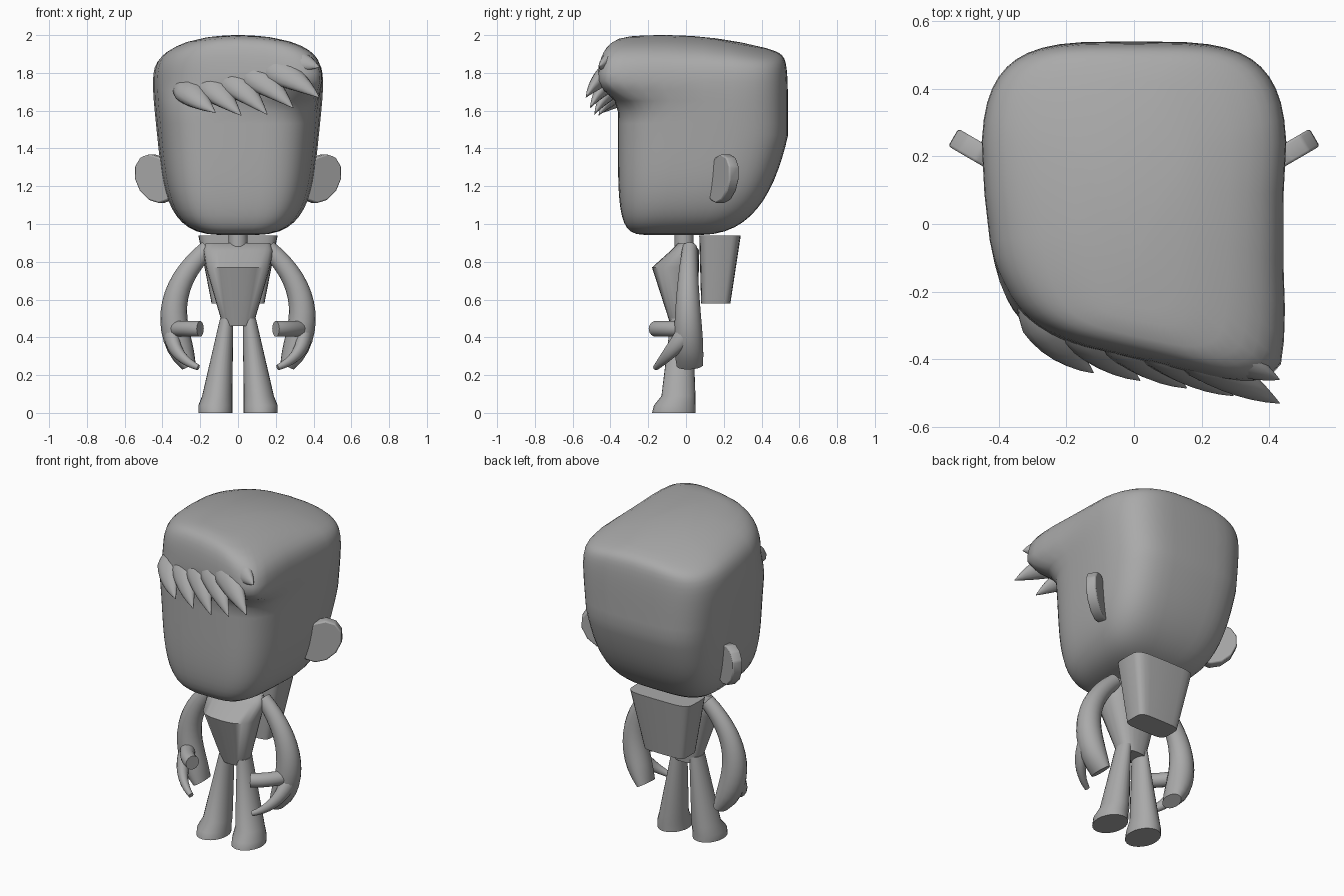
import bpy
import bmesh
from math import cos, sin, pi, radians
from mathutils import Vector

cube = bpy.data.objects.get("Cube")
if cube:
    bpy.data.objects.remove(cube, do_unlink=True)

shade = 0.4
grey = bpy.data.materials.new("plain_grey")
grey.use_nodes = True
grey.diffuse_color = (shade, shade, shade, 1)
shader = grey.node_tree.nodes["Principled BSDF"]
shader.inputs["Base Color"].default_value = grey.diffuse_color


def loft(name, rings, angle=40):
    """Skin a list of equal-length point rings and cap both ends."""
    bm = bmesh.new()
    rows = [[bm.verts.new(point) for point in ring] for ring in rings]
    for low, high in zip(rows, rows[1:]):
        for i in range(len(low)):
            j = (i + 1) % len(low)
            bm.faces.new((low[i], low[j], high[j], high[i]))
    bm.faces.new(rows[0])
    bm.faces.new(rows[-1])
    bmesh.ops.recalc_face_normals(bm, faces=bm.faces)
    mesh = bpy.data.meshes.new(name)
    bm.to_mesh(mesh)
    bm.free()
    mesh.materials.append(grey)
    mesh.shade_smooth()
    mesh.set_sharp_from_angle(angle=radians(angle))
    obj = bpy.data.objects.new(name, mesh)
    bpy.context.collection.objects.link(obj)
    return obj


def turns(sides):
    return [2 * pi * i / sides for i in range(sides)]


def signed_power(value, power):
    return abs(value) ** power * (1 if value >= 0 else -1)


def box_ring(z, half, front, back, squareness=2.0, sides=24, centre=0.0):
    """Horizontal superellipse between a front and a back y."""
    middle, depth = (front + back) / 2, (back - front) / 2
    power = 2 / squareness
    return [Vector((centre + half * signed_power(cos(t), power),
                    middle + depth * signed_power(sin(t), power), z))
            for t in turns(sides)]


def limb(name, start, bend, end, normal, size, sides=14, steps=10):
    """Sweep an ellipse along a curve; size gives width and thickness."""
    rings = []
    for k in range(steps + 1):
        t = k / steps
        point = start.lerp(bend, t).lerp(bend.lerp(end, t), t)
        tangent = (bend - start).lerp(end - bend, t).normalized()
        across = tangent.cross(normal).normalized()
        out = across.cross(tangent)
        wide, thin = size(t)
        rings.append([point + across * wide * cos(a) + out * thin * sin(a)
                      for a in turns(sides)])
    return loft(name, rings, 50)


def smoothstep(low, high, value):
    t = min(max((value - low) / (high - low), 0), 1)
    return t * t * (3 - 2 * t)


# Head: rounded block that narrows towards the chin and the nape
head_bottom, head_top, levels = 0.94, 2.0, 26
head_rings = []
for k in range(levels + 1):
    u = sin((k / levels - 0.5) * pi * 0.97)
    z = head_bottom + (head_top - head_bottom) * (u + 1) / 2
    closing = (1 - u ** 4) ** (0.18 if u > 0 else 0.27)
    half = (0.43 + 0.055 * u) * closing
    front = -0.36 * closing ** 0.4
    nape = 0.17 * max(0, -u) ** 1.15
    back = (0.54 - nape) * closing ** (0.25 if u > 0 else 1.2)
    head_rings.append(box_ring(z, half, front, back, 3.8, 48))

# Crown: shrinking rings over the top
crown = Vector((0, -0.1, head_top))
rim = head_rings[-1]
for shrink in (0.25, 0.5, 0.75, 0.95):
    head_rings.append([point.lerp(crown, shrink) for point in rim])

# Narrow the face, dome the top and sweep the upper front to the left as hair
for ring in head_rings:
    for point in ring:
        x, y, z = point
        hair = smoothstep(1.6, 1.76, z)
        forward = min(max(-y / 0.22, 0), 1) * hair
        dome = max(0, (z - 1.47) / 0.53) ** 4
        right_side = max(0, x)
        point.z -= dome * (0.06 * (x / 0.4) ** 2 + 0.09 * ((y + 0.1) / 0.6) ** 2)
        point.x *= 1 - 0.2 * max(0, 0.2 - y)
        point.x += 0.12 * right_side * forward
        point.y -= (0.04 + 0.2 * x + 0.4 * right_side ** 2) * forward
loft("head", head_rings, 60)


# Fringe: flattened tapering locks that fan from right to left
def hair_lock(name, root, bend, tip):
    def taper(t):
        width = 0.002 + 0.095 * (1 - t ** 2.2) * min(1, 0.4 + 1.5 * t)
        return width, width * 0.65
    limb(name, root, bend, tip, Vector((0.1, -1, 0.35)), taper, 12)


first = [Vector(p) for p in ((-0.3, -0.14, 1.76), (-0.27, -0.35, 1.7), (-0.12, -0.44, 1.59))]
last = [Vector(p) for p in ((0.05, -0.28, 1.88), (0.26, -0.45, 1.81), (0.43, -0.53, 1.67))]
count = 5
for i in range(count):
    fan = i / (count - 1)
    root, bend, tip = [a.lerp(b, fan) for a, b in zip(first, last)]
    tip.z -= 0.05 * sin(pi * fan)
    hair_lock(f"fringe_lock_{i}", root, bend, tip)
hair_lock("upper_lock", Vector((0.12, -0.26, 1.86)), Vector((0.3, -0.41, 1.88)),
          Vector((0.43, -0.46, 1.83)))

# Neck, wedge-shaped torso and tapered backpack
loft("neck", [box_ring(z, 0.05, -0.06, 0.04) for z in (0.86, 0.97)])
loft("torso", [box_ring(*row, squareness=2.5) for row in (
    (0.46, 0.08, -0.08, 0.04), (0.77, 0.17, -0.18, 0.07),
    (0.86, 0.185, -0.08, 0.07), (0.9, 0.17, -0.04, 0.04))], 60)
loft("backpack", [box_ring(0.58, 0.14, 0.08, 0.235, 5),
                  box_ring(0.94, 0.21, 0.07, 0.29, 5)])

for side, s in (("left", 1), ("right", -1)):
    def spot(x, y, z):
        return Vector((s * x, y, z))

    # Arm ending in a mitten hand
    limb(f"{side}_arm", spot(0.16, 0.02, 0.87), spot(0.46, 0, 0.6), spot(0.26, 0.02, 0.25),
         Vector((0, 1, 0)),
         lambda t: (0.045 + 0.045 * t - 0.05 * t ** 8, 0.04 + 0.05 * t - 0.02 * t ** 8), 18, 14)

    # Pointed front finger and blunt thumb
    limb(f"{side}_finger", spot(0.35, 0, 0.42), spot(0.35, -0.1, 0.3), spot(0.21, -0.16, 0.24),
         spot(1, 0, 0.3), lambda t: (0.055 - 0.04 * t, 0.045 - 0.03 * t))
    limb(f"{side}_thumb", spot(0.34, 0, 0.445), spot(0.28, -0.12, 0.445),
         spot(0.2, -0.16, 0.445), Vector((0, 0, 1)), lambda t: (0.042, 0.042))

    # Flared leg with a slightly longer toe
    loft(f"{side}_leg", [box_ring(z, half, front, back, centre=s * x)
                         for z, half, front, back, x in (
        (0, 0.09, -0.18, 0.05, 0.12), (0.04, 0.09, -0.17, 0.05, 0.12),
        (0.09, 0.08, -0.13, 0.05, 0.11), (0.5, 0.035, -0.08, 0.035, 0.06))])

    # Ear: thick leaning plate angled backwards
    along, across = spot(0.86, 0.5, 0), spot(-0.5, 0.86, 0)
    rim = [spot(0.36, 0.12, 1.24) + along * (0.1 + 0.12 * cos(t) + 0.03 * sin(t))
           + Vector((0, 0, 0.13 * sin(t))) for t in turns(12)]
    ear = loft(f"{side}_ear", [rim, [point + across * 0.06 for point in rim]])
    bevel = ear.modifiers.new("soft_rim", 'BEVEL')
    bevel.width = 0.008
    bevel.segments = 2
